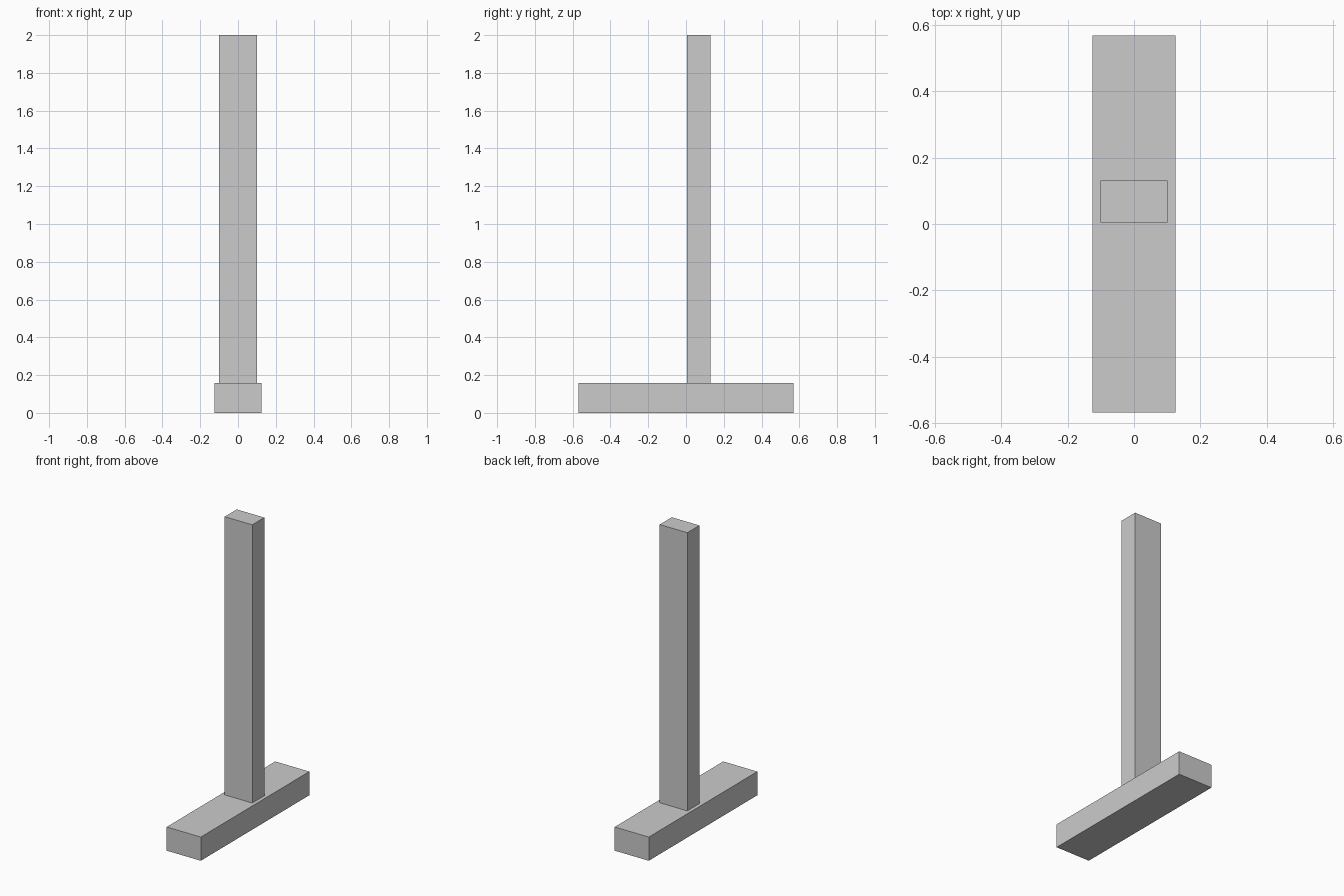
import bpy

if "Cube" in bpy.data.objects:
    bpy.data.objects.remove(bpy.data.objects["Cube"])


def box(name, lo, hi):
    """Axis-aligned box between two corners."""
    bpy.ops.mesh.primitive_cube_add(size=1, location=[(a + b) / 2 for a, b in zip(lo, hi)])
    ob = bpy.context.object
    ob.name = name
    ob.scale = [b - a for a, b in zip(lo, hi)]
    bpy.ops.object.transform_apply(location=False, rotation=False, scale=True)
    return ob


BASE_TOP = 0.157

# Long foot lying along y
box("base_foot", (-0.125, -0.568, 0), (0.125, 0.568, BASE_TOP))

# Upright post, set just behind the middle of the foot
box("upright_post", (-0.101, 0.005, BASE_TOP), (0.101, 0.131, 2.0))
